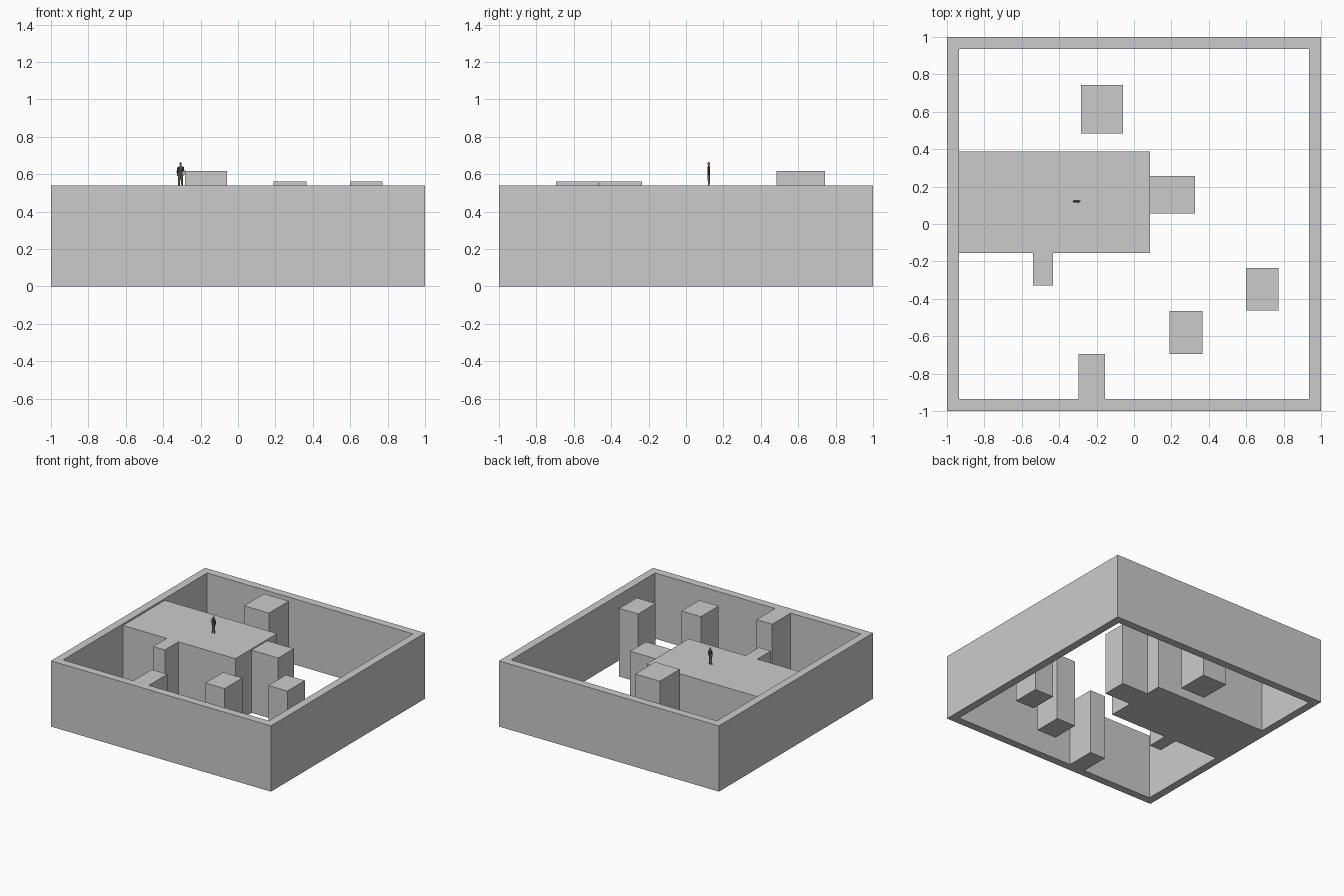
import bpy, bmesh
from mathutils import Vector

if "Cube" in bpy.data.objects:
    bpy.data.objects.remove(bpy.data.objects["Cube"])


def prism(name, pts, z0, z1, hole=None):
    """Extruded outline standing from z0 to z1."""
    bm = bmesh.new()
    f = bm.faces.new([bm.verts.new((x, y, z0)) for x, y in pts])
    r = bmesh.ops.extrude_face_region(bm, geom=[f], use_keep_orig=True)
    for v in r["geom"]:
        if isinstance(v, bmesh.types.BMVert):
            v.co.z = z1
    bmesh.ops.recalc_face_normals(bm, faces=bm.faces)
    me = bpy.data.meshes.new(name)
    bm.to_mesh(me)
    bm.free()
    ob = bpy.data.objects.new(name, me)
    bpy.context.collection.objects.link(ob)
    return ob


def block(name, x0, x1, y0, y1, h):
    return prism(name, [(x0, y0), (x1, y0), (x1, y1), (x0, y1)], 0, h)


# Perimeter wall: outer square cut by the courtyard outline, with a pier on the front wall
W = 0.935
wall = block("perimeter_wall", -1, 1, -1, 1, 0.54)
cutter = prism("courtyard_cutter",
               [(-W, -W), (-0.297, -W), (-0.297, -0.695), (-0.155, -0.695),
                (-0.155, -W), (W, -W), (W, W), (-W, W)], -0.2, 0.8)
cutter.hide_render = True
cutter.hide_viewport = True
cutter.display_type = 'WIRE'
mod = wall.modifiers.new("courtyard", 'BOOLEAN')
mod.operation = 'DIFFERENCE'
mod.solver = 'EXACT'
mod.object = cutter
bpy.context.view_layer.update()
dg = bpy.context.evaluated_depsgraph_get()
wall.data = bpy.data.meshes.new_from_object(wall.evaluated_get(dg))
wall.modifiers.clear()
bpy.data.objects.remove(cutter)

# Raised platform with its narrow spur
prism("platform", [(-W, -0.155), (-0.54, -0.155), (-0.54, -0.33), (-0.433, -0.33),
                   (-0.433, -0.155), (0.085, -0.155), (0.085, 0.387), (-W, 0.387)], 0, 0.525)

# Free-standing blocks
block("platform_step", 0.085, 0.327, 0.055, 0.257, 0.515)
block("tall_block", -0.283, -0.058, 0.485, 0.743, 0.617)
block("low_block_left", 0.19, 0.365, -0.695, -0.465, 0.56)
block("low_block_right", 0.6, 0.772, -0.462, -0.235, 0.56)


# Standing scale figure
def material(name, col):
    m = bpy.data.materials.new(name)
    m.diffuse_color = (*col, 1)
    m.use_nodes = True
    m.node_tree.nodes["Principled BSDF"].inputs["Base Color"].default_value = m.diffuse_color
    return m


dark = material("dark_cloth", (0.08, 0.08, 0.09))
tan = material("tan_cloth", (0.4, 0.33, 0.24))
skin = material("skin", (0.45, 0.3, 0.22))
FOOT = Vector((-0.307, 0.122, 0.525))


def limb(name, a, b, r1, r2, mat, flat=1.0):
    a, b = Vector(a), Vector(b)
    d = b - a
    bpy.ops.mesh.primitive_cone_add(vertices=8, radius1=r1, radius2=r2, depth=d.length,
                                    location=FOOT + (a + b) / 2)
    ob = bpy.context.object
    ob.name = name
    ob.rotation_mode = 'QUATERNION'
    ob.rotation_quaternion = Vector((0, 0, 1)).rotation_difference(d)
    ob.scale.y = flat
    ob.data.materials.append(mat)


limb("torso", (-0.001, 0, 0.066), (0, 0, 0.117), 0.011, 0.014, dark, 0.55)
limb("neck", (0, 0, 0.115), (0, 0, 0.124), 0.004, 0.004, skin)
for s, side in ((-1, "left"), (1, "right")):
    limb(side + "_leg", (s * 0.009, 0, 0.004), (s * 0.006, 0, 0.07), 0.004, 0.007, tan)
    limb(side + "_foot", (s * 0.009, 0.003, 0.003), (s * 0.011, -0.010, 0.003), 0.003, 0.003, dark)
    limb(side + "_upper_arm", (s * 0.018, 0, 0.088), (s * 0.013, 0, 0.114), 0.003, 0.004, dark)
    limb(side + "_forearm", (s * 0.017, -0.003, 0.066), (s * 0.018, 0, 0.088), 0.002, 0.003, skin)
bpy.ops.mesh.primitive_uv_sphere_add(segments=10, ring_count=6, radius=0.009,
                                     location=FOOT + Vector((0, 0, 0.130)))
head = bpy.context.object
head.name = "head"
head.scale = (0.75, 0.85, 1.1)
head.data.materials.append(skin)
